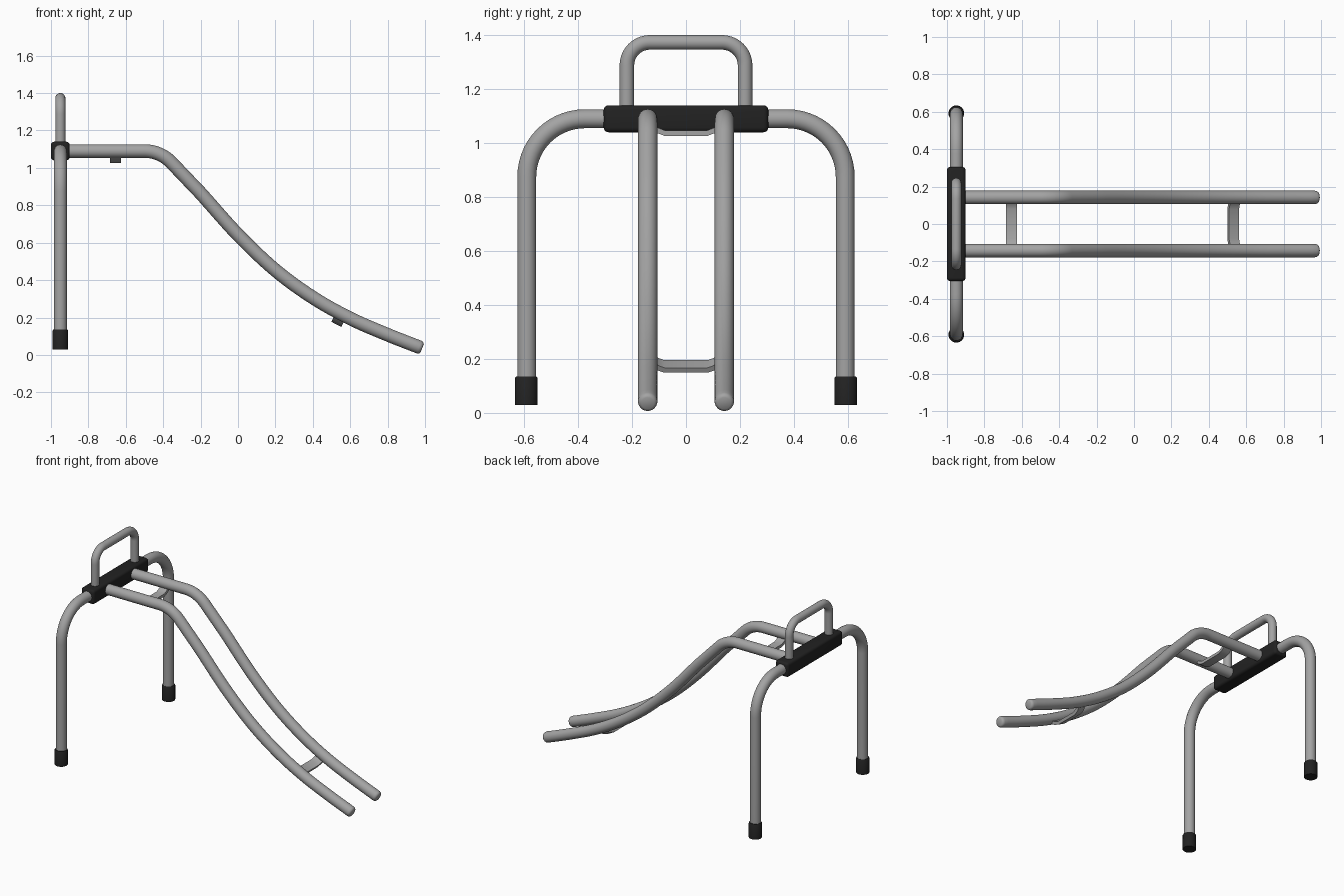
import bpy, bmesh, math
from mathutils import Vector

if "Cube" in bpy.data.objects:
    bpy.data.objects.remove(bpy.data.objects["Cube"])


def material(name, v):
    m = bpy.data.materials.new(name)
    m.diffuse_color = (v, v, v, 1)
    m.use_nodes = True
    m.node_tree.nodes["Principled BSDF"].inputs["Base Color"].default_value = m.diffuse_color
    return m


STEEL = material("grey steel", 0.37)
RUBBER = material("black rubber", 0.016)


def finish(name, bm, mat, angle=40):
    bmesh.ops.recalc_face_normals(bm, faces=bm.faces)
    me = bpy.data.meshes.new(name)
    bm.to_mesh(me)
    bm.free()
    ob = bpy.data.objects.new(name, me)
    bpy.context.collection.objects.link(ob)
    me.materials.append(mat)
    bpy.ops.object.select_all(action='DESELECT')
    ob.select_set(True)
    bpy.context.view_layer.objects.active = ob
    bpy.ops.object.shade_smooth_by_angle(angle=math.radians(angle))
    return ob


def sweep(name, pts, profile, side, mat, scales=None):
    """Sweep a closed profile (side, normal) along a planar path."""
    pts = [Vector(p) for p in pts]
    side = Vector(side)
    bm = bmesh.new()
    rings = []
    for i, p in enumerate(pts):
        t = (pts[min(i + 1, len(pts) - 1)] - pts[max(i - 1, 0)]).normalized()
        n = side.cross(t)
        s = scales[i] if scales else 1
        rings.append([bm.verts.new(p + s * (side * a + n * b)) for a, b in profile])
    k = len(profile)
    for r0, r1 in zip(rings, rings[1:]):
        for j in range(k):
            bm.faces.new((r0[j], r0[(j + 1) % k], r1[(j + 1) % k], r1[j]))
    bm.faces.new(rings[0])
    bm.faces.new(rings[-1][::-1])
    return finish(name, bm, mat)


def circle(r, n=28):
    return [(r * math.cos(2 * math.pi * i / n), r * math.sin(2 * math.pi * i / n)) for i in range(n)]


def fillet(pts, r, n=14):
    """Round the inner corners of a polyline with true arcs."""
    pts = [Vector(p) for p in pts]
    out = [pts[0]]
    for a, c, b in zip(pts, pts[1:], pts[2:]):
        u, v = (a - c).normalized(), (b - c).normalized()
        half = u.angle(v) / 2
        centre = c + (u + v).normalized() * r / math.sin(half)
        s = c + u * r / math.tan(half) - centre
        e = c + v * r / math.tan(half) - centre
        w = s.angle(e)
        for i in range(n + 1):
            f = i / n
            out.append(centre + (s * math.sin((1 - f) * w) + e * math.sin(f * w)) / math.sin(w))
    return out + [pts[-1]]


def spline(pts, n=6):
    """Catmull-Rom through the points, from the second to the last."""
    p = [Vector(q) for q in pts]
    p.append(2 * p[-1] - p[-2])
    out = []
    for a, b, c, d in zip(p, p[1:], p[2:], p[3:]):
        for i in range(n):
            t = i / n
            out.append(0.5 * (2 * b + (c - a) * t + (2 * a - 5 * b + 4 * c - d) * t * t
                              + (3 * b - a - 3 * c + d) * t ** 3))
    return out + [p[-2]]


X = -0.95   # plane of the standing frame
TOP = 1.09  # height of the tube centres

# Leg frame and carry handle
sweep("leg_frame", fillet([(X, -0.59, 0.05), (X, -0.59, TOP), (X, 0.59, TOP), (X, 0.59, 0.05)], 0.215),
      circle(0.035), (1, 0, 0), STEEL)
sweep("top_handle", fillet([(X, -0.219, 1.1), (X, -0.219, 1.373), (X, 0.219, 1.373), (X, 0.219, 1.1)], 0.085),
      circle(0.027), (1, 0, 0), STEEL)

# Rubber feet
for label, s in (("left", -1), ("right", 1)):
    sweep(label + "_foot", [(X, s * 0.592, z) for z in (0.03, 0.129, 0.135)],
          circle(0.042), (1, 0, 0), RUBBER, [1, 1, 0.9])

# Centre sleeve
bm = bmesh.new()
bmesh.ops.create_cube(bm, size=1)
bmesh.ops.scale(bm, vec=(0.1, 0.61, 0.1), verts=bm.verts)
bmesh.ops.translate(bm, vec=(X, 0, TOP), verts=bm.verts)
bmesh.ops.bevel(bm, geom=bm.edges[:], offset=0.018, segments=4, profile=0.5, affect='EDGES')
finish("centre_sleeve", bm, RUBBER)

# Sloping rails: level run, bend, then a flattening slope
slope = [(-0.3, 0.97), (-0.2, 0.865), (0, 0.642), (0.2, 0.453), (0.4, 0.307),
         (0.6, 0.195), (0.8, 0.108), (0.968, 0.042)]
for label, y in (("left", -0.142), ("right", 0.142)):
    bend = fillet([(X, y, TOP), (-0.415, y, TOP), (-0.2, y, 0.865)], 0.2)[:-1]
    path = bend + spline([(x, y, z) for x, z in slope])
    d = (path[-1] - path[-2]).normalized()
    sizes = [1] * len(path)
    end = path[-1].copy()
    for step, size in ((0.008, 0.95), (0.014, 0.84), (0.018, 0.65)):
        path.append(end + d * step)
        sizes.append(size)
    sweep(label + "_rail", path, circle(0.036), (0, 1, 0), STEEL, sizes)

# Flat cross straps hung under the rails
strap = [(-0.03, -0.01), (0.03, -0.01), (0.03, 0.01), (-0.03, 0.01)]
for label, x, z, tilt in (("upper", -0.655, TOP, 0), ("lower", 0.555, 0.219, math.radians(28))):
    along = Vector((math.cos(tilt), 0, -math.sin(tilt)))
    up = Vector((math.sin(tilt), 0, math.cos(tilt)))
    pts = [Vector((x, y, z)) - up * d for y, d in
           ((-0.135, 0.022), (-0.108, 0.042), (-0.08, 0.053), (0.08, 0.053), (0.108, 0.042), (0.135, 0.022))]
    sweep(label + "_cross_strap", pts, strap, along, STEEL)
